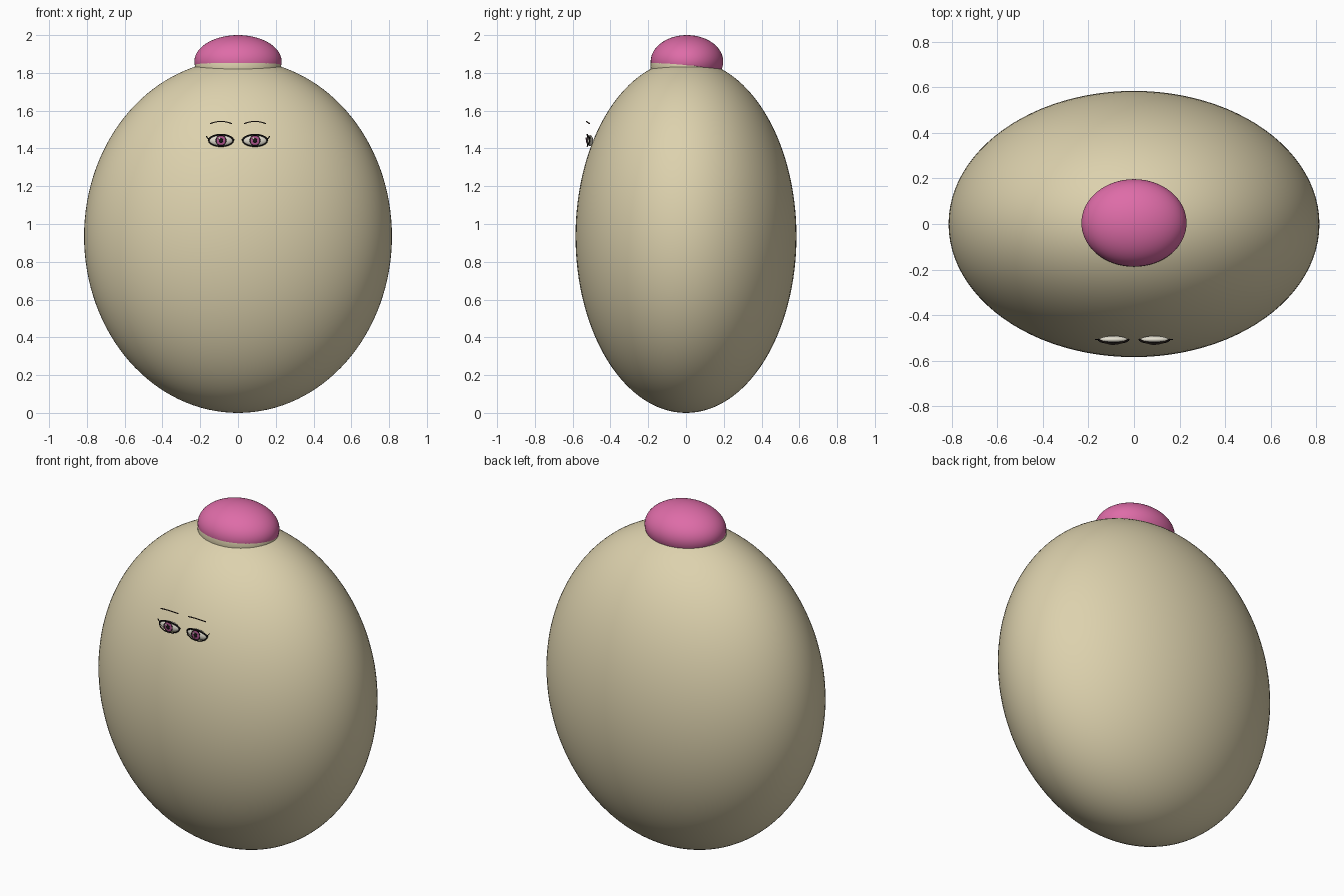
import bpy
import math

cube = bpy.data.objects.get("Cube")
if cube:
    bpy.data.objects.remove(cube, do_unlink=True)


def material(name, rgb):
    m = bpy.data.materials.new(name)
    m.use_nodes = True
    m.diffuse_color = (*rgb, 1)
    bsdf = m.node_tree.nodes["Principled BSDF"]
    bsdf.inputs["Base Color"].default_value = (*rgb, 1)
    bsdf.inputs["Roughness"].default_value = 0.8
    return m


SKIN = material("cream skin", (0.72, 0.64, 0.42))
PINK = material("pink hair", (0.73, 0.15, 0.39))
WHITE = material("eye white", (0.75, 0.72, 0.62))
IRIS = material("magenta iris", (0.42, 0.09, 0.27))
BLACK = material("black lash", (0.01, 0.008, 0.008))
BROWN = material("brow brown", (0.06, 0.04, 0.03))


def ellipsoid(name, center, radii, mat, segments=64, rings=40):
    bpy.ops.mesh.primitive_uv_sphere_add(segments=segments, ring_count=rings,
                                         radius=1, location=center)
    ob = bpy.context.object
    ob.name = name
    ob.scale = radii
    bpy.ops.object.transform_apply(location=True, rotation=False, scale=True)
    ob.data.materials.append(mat)
    bpy.ops.object.shade_smooth_by_angle(angle=math.radians(40))
    return ob


def stroke(name, points, thickness, mat, closed=False):
    """Thin rounded line through points."""
    cu = bpy.data.curves.new(name, "CURVE")
    cu.dimensions = "3D"
    cu.bevel_depth = thickness
    cu.bevel_resolution = 1
    cu.use_fill_caps = True
    sp = cu.splines.new("POLY")
    sp.points.add(len(points) - 1)
    for p, co in zip(sp.points, points):
        p.co = (*co, 1)
    sp.use_cyclic_u = closed
    ob = bpy.data.objects.new(name, cu)
    bpy.context.collection.objects.link(ob)
    cu.materials.append(mat)
    return ob


# Egg-shaped body and the head peeking out of its top
ellipsoid("body", (0, 0, 0.935), (0.815, 0.585, 0.935), SKIN, 96, 64)
ellipsoid("head", (0, 0, 1.835), (0.229, 0.188, 0.15), SKIN)

# Hair dome with a flat underside that dips at the back
hair = ellipsoid("hair_cap", (0, 0.005, 1.86), (0.231, 0.192, 0.14), PINK, 64, 64)
for v in hair.data.vertices:
    hem = 1.838 - 0.03 * max(0, min(1, (v.co.y - 0.04) / 0.14))
    v.co.z = max(v.co.z, hem)

# Eyes and brows, one set per side
EYE_Z, EYE_Y = 1.442, -0.508
for side, s in (("left", 1), ("right", -1)):
    x = s * 0.09
    ellipsoid(side + "_eyeball", (x, EYE_Y, EYE_Z), (0.062, 0.016, 0.029), WHITE, 32, 16)
    # Iris, pupil and highlight as thin stacked plates
    for part, dx, dz, y, rx, rz, mat in (
            ("iris", 0, 0, -0.523, 0.027, 0.027, IRIS),
            ("pupil", 0, 0, -0.526, 0.011, 0.014, BLACK),
            ("glint", -0.009, 0.011, -0.529, 0.006, 0.006, WHITE)):
        ellipsoid(side + "_" + part, (x + dx, y, EYE_Z + dz), (rx, 0.003, rz), mat, 24, 8)
    ring = [i * math.tau / 32 for i in range(32)]
    stroke(side + "_iris_rim",
           [(x + 0.027 * math.cos(a), -0.523, EYE_Z + 0.027 * math.sin(a)) for a in ring],
           0.0022, BLACK, True)

    # Lid outline, heavier upper lid and outer lash
    def lid(a):
        return (x + s * 0.065 * math.cos(a), EYE_Y - 0.015 * abs(math.sin(a)),
                EYE_Z + 0.031 * math.sin(a))
    stroke(side + "_eye_outline", [lid(a) for a in ring], 0.003, BLACK, True)
    stroke(side + "_upper_lid", [lid(math.pi * i / 16) for i in range(17)], 0.0045, BLACK)
    stroke(side + "_lash", [lid(0.4), (s * 0.158, EYE_Y, EYE_Z + 0.010),
                            (s * 0.169, EYE_Y, EYE_Z + 0.023)], 0.003, BLACK)
    stroke(side + "_inner_lash", [lid(math.pi - 0.3), (s * 0.021, EYE_Y, EYE_Z + 0.004)],
           0.0025, BLACK)

    # Arched brow floating in front of the forehead
    brow = []
    for i in range(13):
        t = i / 6 - 1
        brow.append((x + s * 0.058 * t, -0.528 + 0.018 * t * t, 1.543 - 0.012 * t * t))
    stroke(side + "_brow", brow, 0.003, BROWN)
